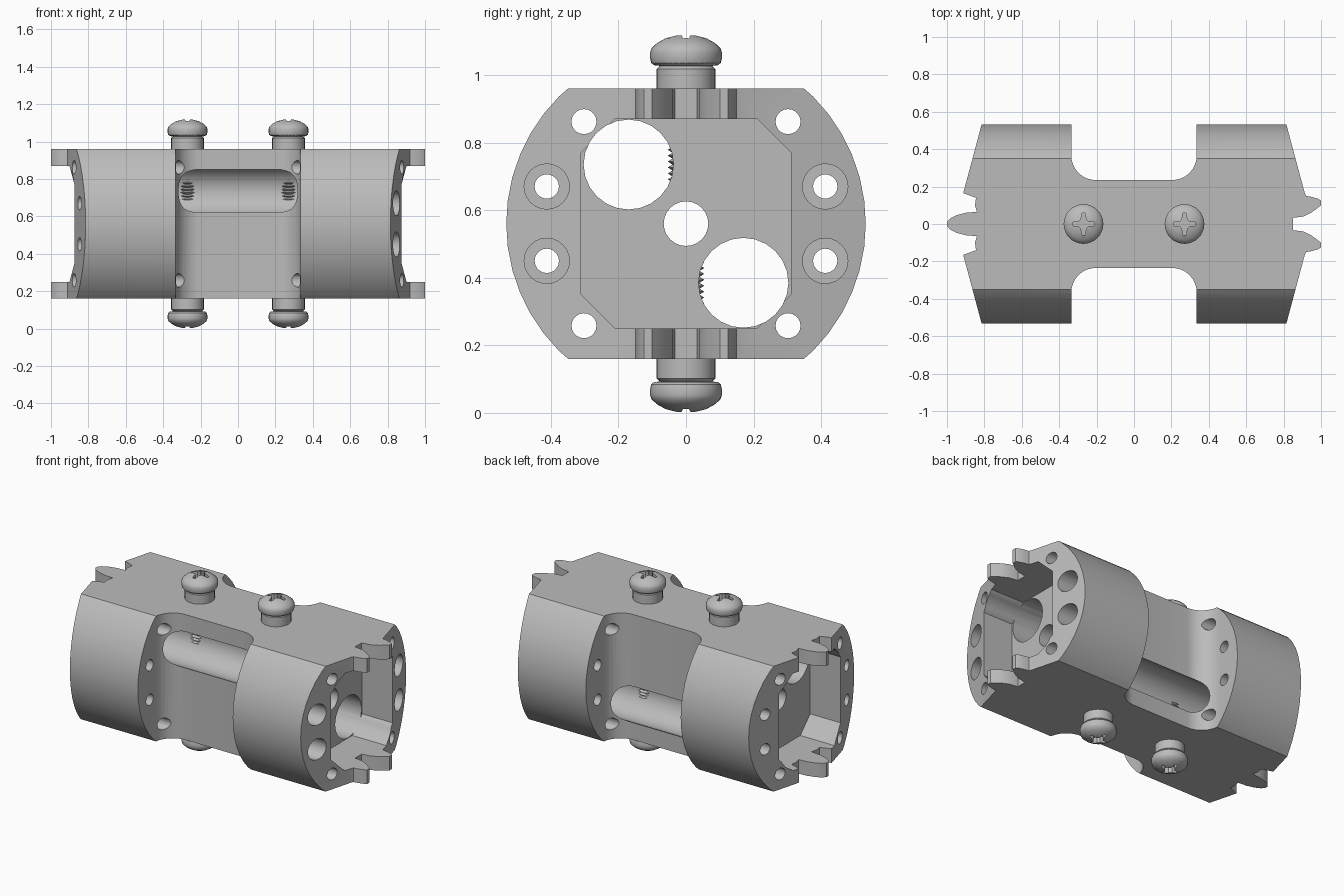
import bpy, bmesh, math
from mathutils import Matrix

MID = 0.56  # height of the long axis

cube = bpy.data.objects.get("Cube")
if cube:
    bpy.data.objects.remove(cube, do_unlink=True)

metal = bpy.data.materials.new("plain grey metal")
metal.use_nodes = True
grey = (0.5, 0.5, 0.5, 1)
metal.diffuse_color = grey
metal.node_tree.nodes["Principled BSDF"].inputs["Base Color"].default_value = grey


def finish(bm, name):
    bmesh.ops.recalc_face_normals(bm, faces=bm.faces)
    mesh = bpy.data.meshes.new(name)
    bm.to_mesh(mesh)
    bm.free()
    mesh.materials.append(metal)
    obj = bpy.data.objects.new(name, mesh)
    bpy.context.collection.objects.link(obj)
    return obj


def prism(name, pts, lo, hi, axis):
    """Extrude a flat outline from lo to hi along x (points y,z) or z (points x,y)."""
    bm = bmesh.new()
    place = (lambda a, b: (lo, a, b)) if axis == "x" else (lambda a, b: (a, b, lo))
    face = bm.faces.new([bm.verts.new(place(a, b)) for a, b in pts])
    new = bmesh.ops.extrude_face_region(bm, geom=[face])["geom"]
    shift = (hi - lo, 0, 0) if axis == "x" else (0, 0, hi - lo)
    bmesh.ops.translate(bm, vec=shift, verts=[v for v in new if isinstance(v, bmesh.types.BMVert)])
    return finish(bm, name)


def circle(y, z, r, n):
    return [(y + r * math.cos(math.tau * i / n), z + r * math.sin(math.tau * i / n))
            for i in range(n)]


def boolean(target, cutter, operation="DIFFERENCE"):
    mod = target.modifiers.new("cut", "BOOLEAN")
    mod.operation = operation
    mod.solver = "EXACT"
    mod.object = cutter
    bpy.context.view_layer.objects.active = target
    bpy.ops.object.modifier_apply(modifier=mod.name)
    bpy.data.objects.remove(cutter, do_unlink=True)


def smooth(obj):
    bpy.ops.object.select_all(action="DESELECT")
    obj.select_set(True)
    bpy.context.view_layer.objects.active = obj
    bpy.ops.object.shade_smooth_by_angle(angle=math.radians(32))


# Plan outline: toothed ends, tapered shoulders, filleted waist
notched_end = [(0.85, 0.033), (0.905, 0.04), (0.95, 0.062), (0.985, 0.088), (1.0, 0.1),
               (1.0, 0.125), (0.985, 0.135), (0.95, 0.145), (0.92, 0.15)]
tongue_end = [(-0.845, 0.14), (-0.85, 0.1), (-0.84, 0.065), (-0.9, 0.06),
              (-0.95, 0.047), (-0.985, 0.028), (-1.0, 0.01)]
fillet = [(0.205 + 0.13 * math.cos(a), 0.365 + 0.13 * math.sin(a))
          for a in (-math.pi / 2 * i / 8 for i in range(9))]
shoulder = [(0.913, 0.165), (0.81, 0.55), (0.335, 0.55)] + fillet
upper = notched_end + shoulder + [(-x, y) for x, y in reversed(shoulder)] + tongue_end
outline = upper + [(x, -y) for x, y in reversed(upper)]
body = prism("coupling_body", outline, 0.16, 0.96, "z")
boolean(body, prism("round_envelope", circle(0, MID, 0.532, 48), -1.2, 1.2, "x"), "INTERSECT")

# Eight-sided pocket in each end
corner = [(0.31, 0.21), (0.21, 0.31)]
octagon = (corner + [(-y, z) for y, z in reversed(corner)] + [(-y, -z) for y, z in corner]
           + [(y, -z) for y, z in reversed(corner)])
octagon = [(y, z + MID) for y, z in octagon]
for lo, hi in ((0.66, 1.2), (-1.2, -0.66)):
    boolean(body, prism("pocket", octagon, lo, hi, "x"))

# Lengthwise bores: two large offset ones and a small central one
for y, z, r in ((-0.17, 0.175, 0.133), (0.17, -0.175, 0.133), (0, 0, 0.066)):
    boolean(body, prism("bore", circle(y, MID + z, r, 24), -1.2, 1.2, "x"))

# Flange bolt holes, with counterbores from one end
for sy in (-1, 1):
    for sz in (-1, 1):
        y, z = sy * 0.302, MID + sz * 0.302
        boolean(body, prism("corner_hole", circle(y, z, 0.037, 20), -1.2, 1.2, "x"))
        y, z = sy * 0.412, MID + sz * 0.11
        boolean(body, prism("side_hole", circle(y, z, 0.036, 20), -1.2, 1.2, "x"))
        boolean(body, prism("counterbore", circle(y, z, 0.067, 24), 0.55, 1.2, "x"))
smooth(body)


# Clamp screw: threaded tip, collar, neck and domed head
def make_screw(name):
    pitch = 0.0175
    profile = [(0, 0.66), (0.04, 0.66)]
    for i in range(9):
        z = 0.665 + i * pitch
        profile += [(0.04, z), (0.054, z + pitch / 2)]
    profile += [(0.04, 0.83), (0.04, 0.9), (0.087, 0.9), (0.087, 1.018), (0.077, 1.027),
                (0.095, 1.029), (0.103, 1.036), (0.106, 1.048), (0.106, 1.068),
                (0.102, 1.08), (0.085, 1.095), (0.06, 1.109), (0.03, 1.117), (0, 1.12)]
    bm = bmesh.new()
    verts = [bm.verts.new((r, 0, z)) for r, z in profile]
    edges = [bm.edges.new(pair) for pair in zip(verts, verts[1:])]
    bmesh.ops.spin(bm, geom=verts + edges, cent=(0, 0, 0), axis=(0, 0, 1),
                   angle=math.tau, steps=32, use_duplicate=False)
    bmesh.ops.remove_doubles(bm, verts=bm.verts, dist=0.0005)
    screw = finish(bm, name)
    # Cross recess in the head
    quarter = [(0.06, -0.009), (0.06, 0.009), (0.026, 0.013), (0.013, 0.026)]
    cross = []
    for k in range(4):
        c, s = round(math.cos(k * math.pi / 2)), round(math.sin(k * math.pi / 2))
        cross += [(c * x - s * y, s * x + c * y) for x, y in quarter]
    boolean(screw, prism("cross_recess", cross, 1.075, 1.2, "z"))
    smooth(screw)
    return screw


for side, x in (("right", -0.27), ("left", 0.27)):
    for level, turn in (("top", 0), ("bottom", math.pi)):
        screw = make_screw(f"{level}_{side}_screw")
        flip = (Matrix.Translation((0, 0, MID)) @ Matrix.Rotation(turn, 4, "X")
                @ Matrix.Translation((0, 0, -MID)))
        screw.data.transform(Matrix.Translation((x, 0, 0)) @ flip)
